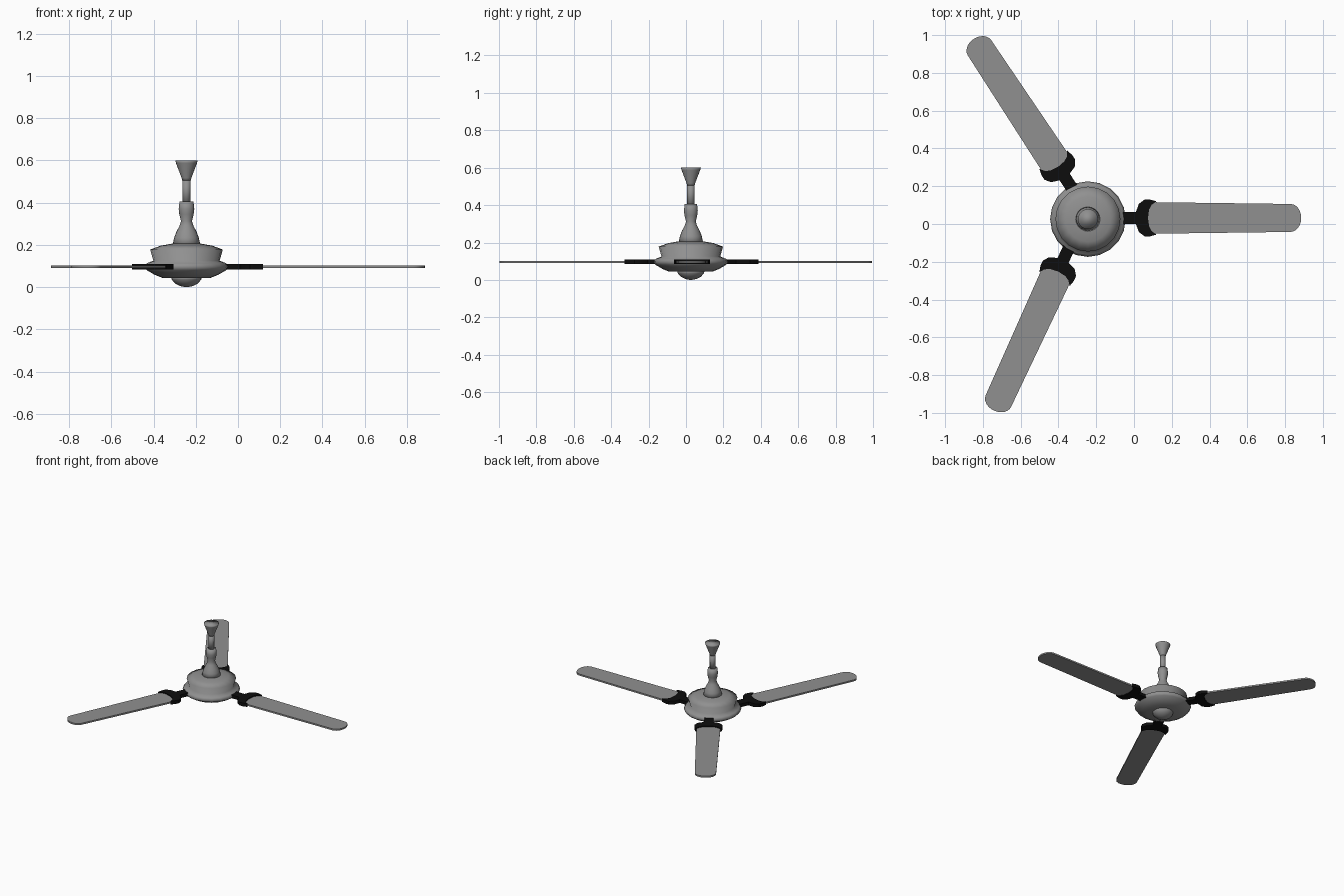
import bpy, bmesh, math
from mathutils import Matrix

if "Cube" in bpy.data.objects:
    bpy.data.objects.remove(bpy.data.objects["Cube"])

HUB = (-0.244, 0.026)
SIDES = 20


def material(name, value):
    mat = bpy.data.materials.new(name)
    mat.diffuse_color = (value, value, value, 1)
    mat.use_nodes = True
    mat.node_tree.nodes["Principled BSDF"].inputs["Base Color"].default_value = mat.diffuse_color
    return mat


black = material("black", 0.004)
grey = material("dark_grey", 0.28)


def finish(bm, name, mat, angle):
    bmesh.ops.recalc_face_normals(bm, faces=bm.faces)
    me = bpy.data.meshes.new(name)
    bm.to_mesh(me)
    bm.free()
    me.materials.append(mat)
    ob = bpy.data.objects.new(name, me)
    bpy.context.collection.objects.link(ob)
    bpy.ops.object.select_all(action='DESELECT')
    ob.select_set(True)
    bpy.context.view_layer.objects.active = ob
    bpy.ops.object.shade_smooth_by_angle(angle=math.radians(angle))
    return ob


def lathe(name, profile):
    """Closed revolved body from (radius, z) points, listed top to bottom."""
    bm = bmesh.new()
    rings = [[bm.verts.new((HUB[0] + r * math.cos(2 * math.pi * i / SIDES),
                            HUB[1] + r * math.sin(2 * math.pi * i / SIDES), z))
              for i in range(SIDES)] for r, z in profile]
    for a, b in zip(rings, rings[1:]):
        for i in range(SIDES):
            j = (i + 1) % SIDES
            bm.faces.new((a[i], a[j], b[j], b[i]))
    bm.faces.new(rings[0])
    bm.faces.new(rings[-1])
    return finish(bm, name, grey, 150)


def plate(name, half, z0, z1, angle, offset, mat):
    """Flat plate from half an outline, mirrored across the blade axis."""
    outline = half + [(x, -y) for x, y in reversed(half) if y > 0]
    bm = bmesh.new()
    face = bm.faces.new([bm.verts.new((x, y + offset, z0)) for x, y in outline])
    ext = bmesh.ops.extrude_face_region(bm, geom=[face])
    top = [v for v in ext["geom"] if isinstance(v, bmesh.types.BMVert)]
    bmesh.ops.translate(bm, verts=top, vec=(0, 0, z1 - z0))
    bm.transform(Matrix.Translation((*HUB, 0)) @
                 Matrix.Rotation(math.radians(angle), 4, 'Z'))
    return finish(bm, name, mat, 35)


# Ceiling cup, rod and lower cup
lathe("ceiling_cup", [(0.053, 0.6), (0.05, 0.588), (0.023, 0.517), (0.02, 0.505)])
lathe("down_rod", [(0.02, 0.52), (0.02, 0.39)])
lathe("lower_cup", [(0.033, 0.405), (0.037, 0.37), (0.034, 0.345), (0.026, 0.312),
                    (0.033, 0.29), (0.048, 0.262), (0.058, 0.235), (0.067, 0.195)])

# Motor housing and bottom cap
lathe("motor_housing", [(0.067, 0.206), (0.12, 0.197), (0.172, 0.178), (0.157, 0.125),
                        (0.188, 0.113), (0.2, 0.097), (0.188, 0.08),
                        (0.15, 0.058), (0.115, 0.044)])
lathe("bottom_cap", [(0.074, 0.05), (0.07, 0.036), (0.055, 0.018),
                     (0.03, 0.005), (0.005, 0.0)])

# Blades with rounded tips, each held by a black bracket
tip = [(1.073 + 0.056 * math.sin(t), 0.074 * math.cos(t))
       for t in (math.radians(15 * k) for k in range(6))]
blade_half = [(0.30, 0.084)] + tip + [(1.129, 0)]
bracket_half = [(0.17, 0.032), (0.254, 0.032), (0.27, 0.075), (0.30, 0.097),
                (0.33, 0.097), (0.363, 0.088), (0.338, 0.07), (0.324, 0.045), (0.318, 0)]

for n, (angle, offset) in enumerate([(0, 0.006), (123.4, -0.02), (245.3, -0.028)], 1):
    plate(f"blade_{n}", blade_half, 0.090, 0.102, angle, offset, grey)
    plate(f"blade_bracket_{n}", bracket_half, 0.084, 0.109, angle, offset, black)
